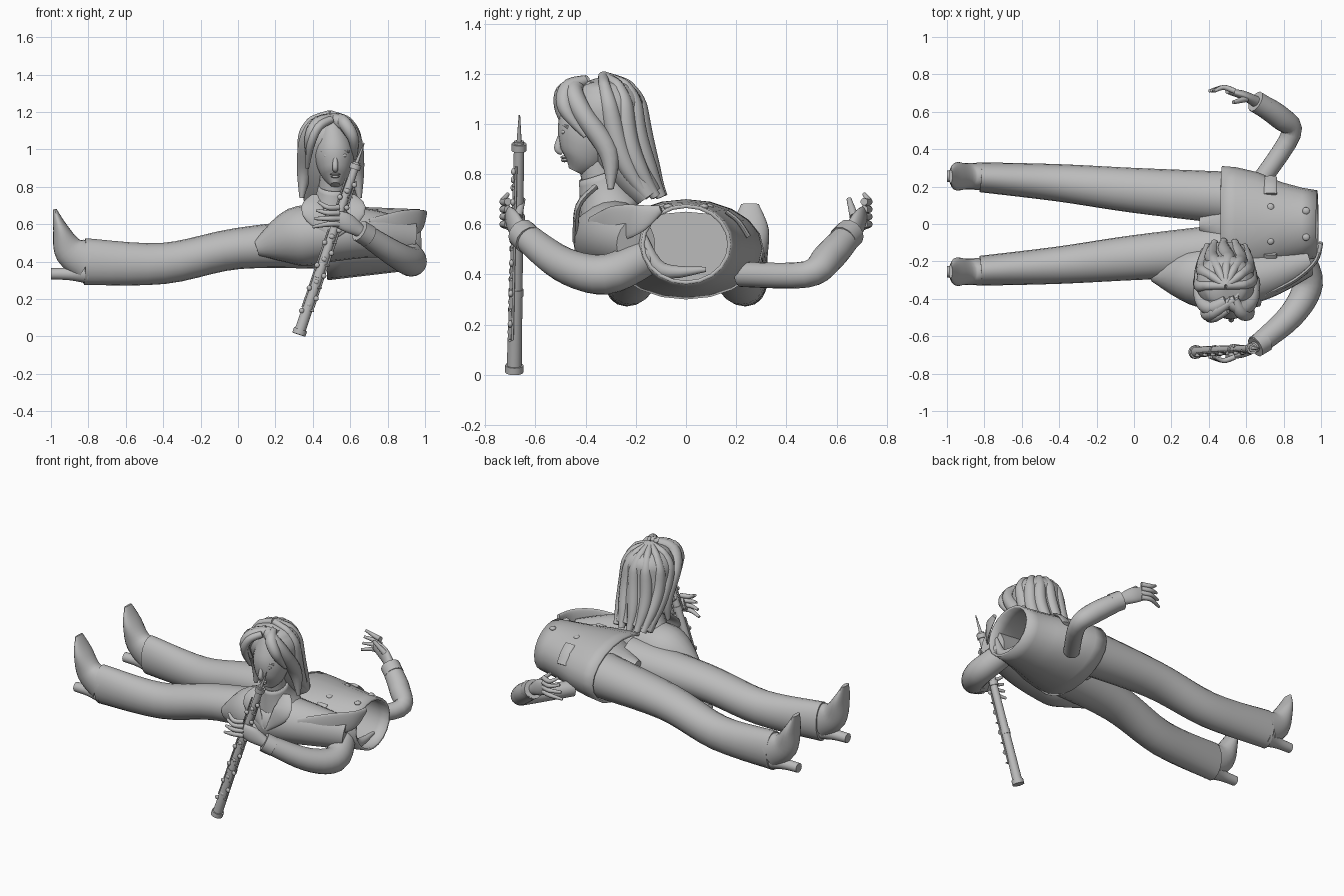
import bpy, bmesh, math
from mathutils import Vector

if "Cube" in bpy.data.objects:
    bpy.data.objects.remove(bpy.data.objects["Cube"])

grey = bpy.data.materials.new("plain grey")
grey.use_nodes = True
shade = (.5, .5, .5, 1)
grey.diffuse_color = shade
grey.node_tree.nodes["Principled BSDF"].inputs["Base Color"].default_value = shade
X, Y, Z = Vector((1, 0, 0)), Vector((0, 1, 0)), Vector((0, 0, 1))


def finish(name, bm, mirror):
    bmesh.ops.recalc_face_normals(bm, faces=bm.faces)
    mesh = bpy.data.meshes.new(name)
    bm.to_mesh(mesh)
    bm.free()
    mesh.materials.append(grey)
    part = bpy.data.objects.new(name, mesh)
    bpy.context.collection.objects.link(part)
    bpy.ops.object.select_all(action='DESELECT')
    part.select_set(True)
    bpy.context.view_layer.objects.active = part
    bpy.ops.object.shade_smooth_by_angle(angle=math.radians(40))
    if mirror:
        modifier = part.modifiers.new("other side", 'MIRROR')
        modifier.use_axis = (False, True, False)
    return part


def blend(values, u):
    """Soft curve through evenly spaced values, for u from start to end."""
    last = len(values) - 1
    place = u * last
    i = max(0, min(int(place), last - 1))
    t = place - i
    before, start, end, after = (values[max(0, min(last, i + k))] for k in (-1, 0, 1, 2))
    pull, arrive = (end - before) / 2, (after - start) / 2
    ease = t * t * (3 - 2 * t)
    return (start * (1 - ease) + end * ease
            + pull * (t * (1 - t) ** 2) - arrive * (t * t * (1 - t)))


def tube(name, path, wide, tall=None, side=Y, sides=20, wall=0, mirror=False):
    """Loft ellipses along a path; wide is measured along side, tall across it."""
    path = [Vector(p) for p in path]
    tall = tall or wide
    count = 5 * (len(path) - 1)
    bm, rings = bmesh.new(), []
    for i in range(count + 1):
        u = i / count
        heading = blend(path, min(1, u + .01)) - blend(path, max(0, u - .01))
        heading.normalize()
        across = (side - heading * side.dot(heading)).normalized()
        upward = heading.cross(across)
        a, b = max(blend(wide, u), .001), max(blend(tall, u), .001)
        turns = [k * math.tau / sides for k in range(sides)]
        rings.append([bm.verts.new(blend(path, u) + across * a * math.cos(q) + upward * b * math.sin(q))
                      for q in turns])
    for low, high in zip(rings, rings[1:]):
        for k in range(sides):
            bm.faces.new((low[k], low[k - 1], high[k - 1], high[k]))
    if not wall:
        bm.faces.new(rings[0])
        bm.faces.new(rings[-1])
    part = finish(name, bm, mirror)
    if wall:
        part.modifiers.new("cloth", 'SOLIDIFY').thickness = wall


def rod(name, start, end, radius, end_radius=None):
    tube(name, (start, end), (radius, end_radius or radius), sides=12)


def ball(name, centre, size, mirror=False):
    bm = bmesh.new()
    bmesh.ops.create_uvsphere(bm, u_segments=16, v_segments=10, radius=1)
    for vert in bm.verts:
        vert.co = [c + s * p for c, s, p in zip(centre, size, vert.co)]
    finish(name, bm, mirror)


# Trousers and heeled boots, mirrored to both sides
tube("trouser_legs", [(-.82, .25, .4), (-.4, .22, .39), (0, .18, .47), (.5, .14, .5)],
     wide=(.08, .1, .12, .14), tall=(.125, .11, .11, .14), mirror=True)
tube("boots", [(x, .255, z) for x, z in ((-.8, .4), (-.9, .46), (-.95, .58), (-.98, .68))],
     wide=(.075, .07, .075, .035), tall=(.11, .085, .04, .01), mirror=True)
tube("boot_heels", [(-.8, .255, .34), (-.9, .255, .335), (-1, .255, .335)], wide=(.06, .035, .03), mirror=True)
tube("trouser_seat", [(.35, 0, .5), (.6, 0, .5)], wide=(.05, .26), tall=(.08, .15))

# Hollow coat body with buttons, pocket flaps and lining
tube("coat_body", [(.47, 0, .5), (.98, 0, .52)], wide=(.31, .29, .21, .18), tall=(.2, .16), wall=.015)
for x, y in ((.73, .09), (.92, .07)):
    ball("coat_buttons", (x, y, .67), (.02, .02, .012), mirror=True)
tube("pocket_flaps", [(.73, .16, .65), (.73, .21, .61), (.73, .25, .55)],
     wide=(.035,), tall=(.01,), side=X, mirror=True)
tube("coat_lining_fold", [(.93, -.17, .56), (.93, -.1, .42), (.93, .08, .42)], wide=(.01, .03, .01), side=X)

# Upper body lying across the coat, with a torn sleeve stub and open flap
tube("upper_body", [(.1, -.28, .47), (.3, -.28, .53), (.5, -.29, .55), (.7, -.27, .55), (.93, -.2, .52)],
     wide=(.03, .15, .16, .13, .08), tall=(.04, .155, .15, .13, .1))
tube("torn_flap", [(.7, -.38, .6), (.86, -.3, .6), (.97, -.2, .62), (1, -.1, .66)],
     wide=(.03, .07, .06, .015), tall=(.012,), side=Z)
tube("neck", [(.5, -.3, .6), (.51, -.37, .9)], wide=(.08, .07), side=X)
tube("shirt_collar", [(.5, -.3, .65), (.51, -.35, .8)], wide=(.16, .1, .08), tall=(.13, .08), side=X, wall=.01)
for m in (1, -1):
    tube("lapel", [(.51 + m * reach, y, z) for reach, y, z in
                   ((.09, -.36, .75), (.11, -.43, .67), (.01, -.44, .53))],
         wide=(.03, .06, .01), tall=(.012,), side=X)

# Head and face
tube("head", [(.52, -.44, .81), (.52, -.41, .87), (.515, -.38, .99), (.5, -.36, 1.16)],
     wide=(.025, .08, .107, .06), tall=(.03, .095, .13, .09), side=X)
tube("nose", [(.52, -.49, .98), (.52, -.51, .905), (.52, -.49, .885)], wide=(.008, .016, .01), side=X)
ball("upper_lip", (.52, -.487, .867), (.028, .014, .007))
ball("lower_lip", (.52, -.484, .855), (.023, .015, .008))
for m in (1, -1):
    eye = Vector((.52 + m * .043, -.487, .967))
    ball("eye", eye, (.02, .01, .01))
    tube("eyebrow", [eye - X * m * .02 + Z * .02, eye + Z * .027, eye + X * m * .03 + Y * .015 + Z * .02],
         wide=(.007,), side=Z, sides=8)
    ball("ear", (.52 + m * .1, -.35, .96), (.02, .025, .04))


# Hair: a falling mass, soft strands over it, and locks framing the face
def hair_ring(t):
    """Centre, width and depth of the hair from crown to tip."""
    dome = 1 - min(1, t / .3)
    width = .16 * math.sqrt(1 - dome * dome) * (1 - .15 * t * t)
    return Vector((.49, -.33 + .18 * t * t, 1.19 - .48 * t)), width, width * (1 - .5 * t * t)


fall = [hair_ring(k / 16) for k in range(17)]
tube("hair_mass", [c for c, w, d in fall], [w for c, w, d in fall], [d for c, w, d in fall], side=X)
for k in range(7):
    path = []
    for i, (c, w, d) in enumerate(fall):
        a = math.pi * k / 6 + .1 * math.sin(i / 3 + k)
        path.append(c + X * w * .85 * math.cos(a) + Y * d * .85 * math.sin(a))
    tube("hair_strand", path, wide=(.02, .036, .04, .036, .02), side=X, sides=12)
for m in (1, -1):
    tube("face_lock", [(.495 + m * reach, y, z) for reach, y, z in
                       ((0, -.41, 1.165), (.08, -.45, 1.13), (.13, -.41, 1.04),
                        (.14, -.31, .89), (.155, -.3, .74))],
         wide=(.03, .04, .04, .04, .012), side=X, sides=12)
    tube("parting_wave", [(.54, -.4, 1.175), (.5 + m * .07, -.47, 1.14), (.5 + m * .115, -.48, 1.06),
                          (.5 + m * .125, -.4, .95)], wide=(.02, .035, .03, .01), side=X, sides=12)
tube("fringe", [(.5, -.46, 1.16), (.43, -.5, 1.12), (.39, -.49, 1.03), (.37, -.4, .9)],
     wide=(.02, .025, .022, .01), side=X, sides=12)

# Sleeves, cuffs and hands
sleeves = {
    "front": (-1, [(.88, -.16, .47), (.93, -.32, .4), (.84, -.49, .44)], (.075, .08, .07, .055)),
    "back": (1, [(.67, .22, .4), (.84, .48, .4), (.78, .57, .47)], (.05, .053, .063, .055))}
for word, (m, path, thickness) in sleeves.items():
    wrist = Vector((.65, m * .655, .565))
    outward = Y * m
    tube(word + "_sleeve", path + [wrist], thickness, side=Z)
    rod(word + "_cuff", wrist + X * .05 - outward * .03 - Z * .03, wrist, .06)
    tube(word + "_palm", [wrist, (.58, m * .69, .61), (.5, m * .71, .64)],
         wide=(.035, .05, .035), tall=(.03, .024, .015), side=Z)
    for k in range(4):
        knuckle = Vector((.54, m * .71, .6 + .03 * k))
        tube(word + "_finger", [knuckle, knuckle - X * .06 + outward * .02,
                                knuckle - X * (.14 - .01 * k) + Z * .015 * (k - 1)],
             wide=(.015, .014, .008), side=Z, sides=10)
    tube(word + "_thumb", [(.6, m * .67, .63), (.53, m * .65, .7)], wide=(.018, .01), side=X)

# Woodwind instrument with collars, reed and keywork
foot, top = Vector((.325, -.685, .01)), Vector((.635, -.665, .93))


def along(t, right=0, forward=0):
    return foot.lerp(top, t) + X * right - Y * forward - Z * right / 3


rod("instrument_body", along(0), along(1), .03, .02)
rod("instrument_bell", along(0), along(.03), .037)
for t in (.33, .65, .96):
    rod("joint_collar", along(t), along(t + .03), .03)
rod("reed", along(1), (.675, -.664, 1.035), .01, .003)
for m in (1, -1):
    for start, end in ((.15, .6), (.66, .9)):
        rod("key_rod", along(start, m * .027, .01), along(end, m * .027, .01), .005)
for k in range(18):
    t = .13 + k * .044
    ball("key_cup", along(t, .025 * (k % 3 - 1), .02), (.014, .01, .014))
    if k % 3 == 0:
        rod("key_lever", along(t, -.035, .01), along(t + .02, .035, .02), .005)
